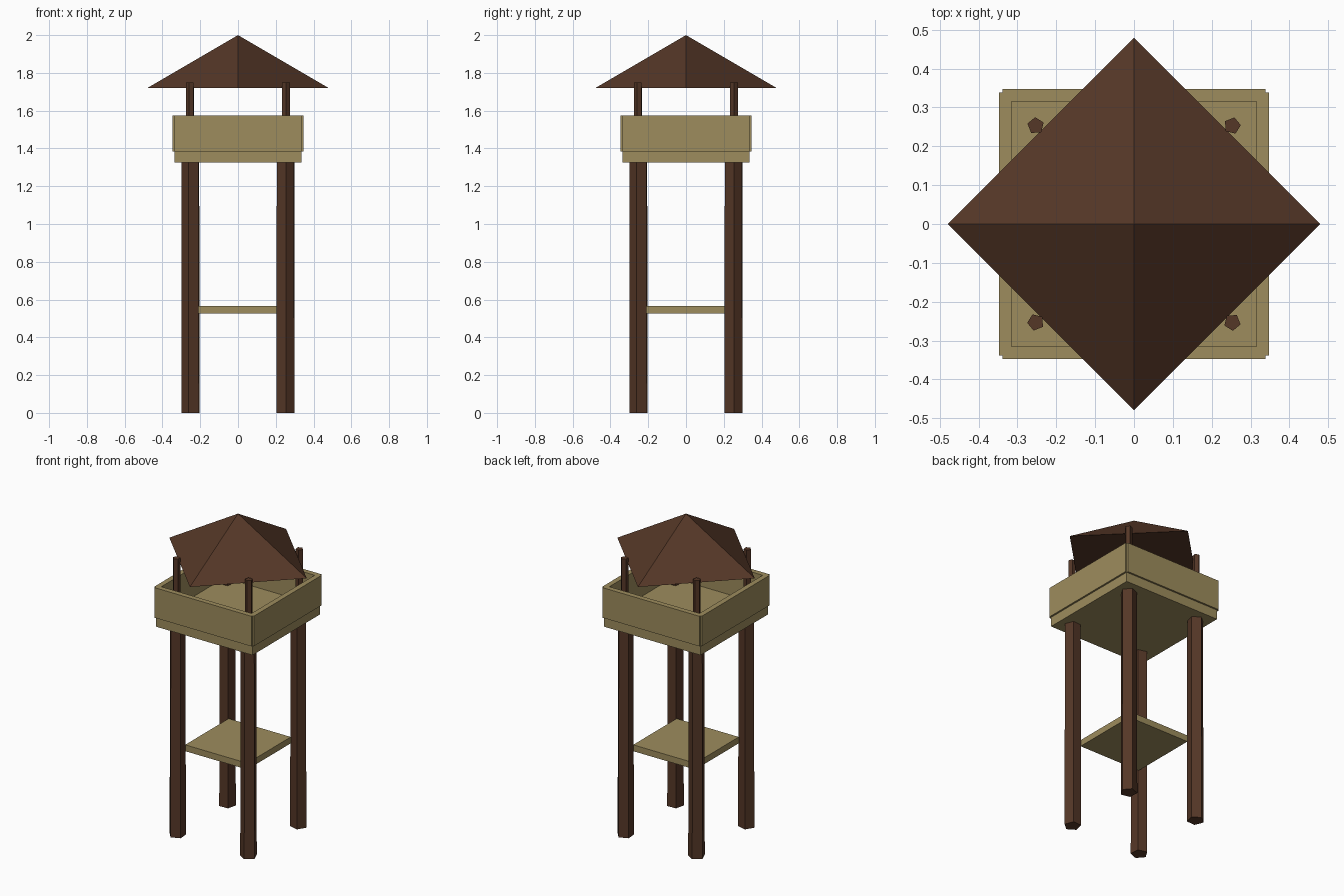
import bpy
from math import radians, cos, sin, pi

cube = bpy.data.objects.get("Cube")
if cube:
    bpy.data.objects.remove(cube, do_unlink=True)


def make_material(name, rgb):
    mat = bpy.data.materials.new(name)
    mat.use_nodes = True
    color = (*rgb, 1)
    mat.diffuse_color = color
    mat.node_tree.nodes["Principled BSDF"].inputs["Base Color"].default_value = color
    return mat


dark_wood = make_material("dark brown wood", (0.09, 0.038, 0.02))
pale_wood = make_material("pale khaki wood", (0.34, 0.265, 0.11))


def finish(name, mat):
    obj = bpy.context.object
    obj.name = name
    obj.data.materials.append(mat)
    return obj


def box(name, half_x, half_y, z0, z1, location=(0, 0), turn=0):
    bpy.ops.mesh.primitive_cube_add(size=2, location=(*location, (z0 + z1) / 2),
                                    rotation=(0, 0, turn))
    obj = finish(name, pale_wood)
    obj.scale = (half_x, half_y, (z1 - z0) / 2)
    return obj


def pole(name, sides, r0, r1, z0, z1, location=(0, 0), first_corner=0):
    # Blender places the first corner of a cone on +y
    bpy.ops.mesh.primitive_cone_add(vertices=sides, radius1=r0, radius2=r1, depth=z1 - z0,
                                    location=(*location, (z0 + z1) / 2),
                                    rotation=(0, 0, first_corner - pi / 2))
    return finish(name, dark_wood)


# Platform floor and lower shelf
box("platform_floor", 0.337, 0.337, 1.325, 1.39)
box("lower_shelf", 0.217, 0.217, 0.525, 0.565)

# Legs, roof posts and railing walls, repeated around the centre
corners = ["back_left", "back_right", "front_right", "front_left"]
sides = ["left", "back", "right", "front"]
for i in range(4):
    turn = i * pi / 2
    corner = turn + pi / 4
    out = (cos(corner) * 2 ** 0.5, sin(corner) * 2 ** 0.5)
    twist = turn + radians(4)
    pole("leg_" + corners[i], 5, 0.05, 0.048, 0, 1.35,
         (out[0] * 0.25, out[1] * 0.25), twist)
    pole("roof_post_" + corners[i], 5, 0.022, 0.022, 1.35, 1.75,
         (out[0] * 0.253, out[1] * 0.253), twist)
    box("railing_" + sides[i], 0.0165, 0.338, 1.385, 1.575,
        (cos(turn) * 0.3315, sin(turn) * 0.3315), turn)

# Pyramid roof, corners on the axes
pole("roof", 4, 0.48, 0, 1.72, 2.0)
